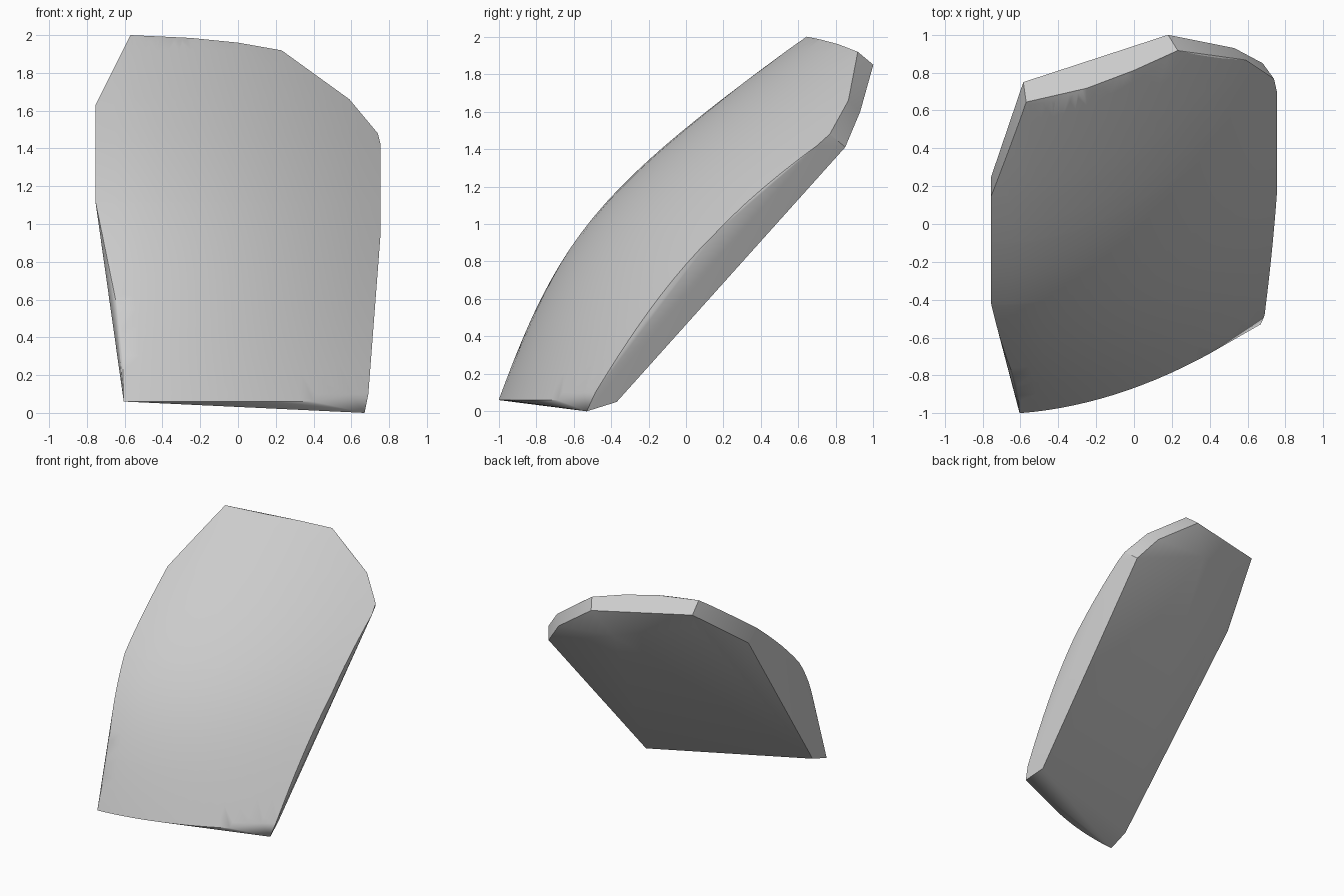
import bpy, bmesh, math
from mathutils import Vector
from mathutils.geometry import interpolate_bezier

cube = bpy.data.objects.get("Cube")
if cube:
    bpy.data.objects.remove(cube)

# Side profile of the curved face, as (y, z)
PROFILE = interpolate_bezier(Vector((-1, 0.06)), Vector((-0.67, 0.956)),
                             Vector((-0.471, 1.189)), Vector((0.64, 2)), 60)

# Outline of the curved face: (z, x) down each side
LEFT = [(0.06, -0.605), (0.44, -0.615), (1.12, -0.755), (1.63, -0.755), (2.0, -0.57)]
RIGHT = [(0.06, 0.4), (0.1, 0.69), (0.95, 0.755), (1.42, 0.755), (1.48, 0.74),
         (1.66, 0.59), (1.92, 0.23), (1.96, 0.0), (1.985, -0.25), (2.0, -0.57)]

# Corners of the flat back and of the broken rim
BACK = [(0.67, -0.53, 0), (0.63, -0.37, 0.05), (-0.6, -0.82, 0.12),
        (-0.755, 0.25, 1.54), (-0.585, 0.75, 1.92), (0.18, 1, 1.85),
        (0.53, 0.93, 1.6), (0.68, 0.85, 1.41), (0.04, 0.905, 1.64),
        (-0.55, 0.66, 1.78)]


def lookup(table, key):
    """Linear interpolation in a sorted table of pairs."""
    for (k0, v0), (k1, v1) in zip(table, table[1:]):
        if key <= k1:
            return v0 + (v1 - v0) * max(0, key - k0) / (k1 - k0)
    return table[-1][1]


def face_point(x, z):
    """Point on the curved face, which sweeps back towards +x."""
    t = max(0, x + 0.6)
    sweep = (0.08 * t + 0.228 * t * t) * (1 + 0.38 * z)
    return (x, lookup([(p.y, p.x) for p in PROFILE], z) + sweep, z)


# Curved face sampled in rows, with every outline corner on a row
heights = {0.06 + 1.94 * i / 24 for i in range(25)} | {z for z, x in LEFT + RIGHT}
points = list(BACK)
for z in sorted(heights):
    a, b = lookup(LEFT, z), lookup(RIGHT, z)
    points += [face_point(a + (b - a) * i / 14, z) for i in range(15)]

# Solid shard wrapped around the points
bm = bmesh.new()
for p in points:
    bm.verts.new(p)
bmesh.ops.remove_doubles(bm, verts=bm.verts, dist=0.002)
hull = bmesh.ops.convex_hull(bm, input=bm.verts)
loose = [v for v in bm.verts if not v.link_faces]
bmesh.ops.delete(bm, geom=loose, context='VERTS')
bmesh.ops.recalc_face_normals(bm, faces=bm.faces)
mesh = bpy.data.meshes.new("shard")
bm.to_mesh(mesh)
bm.free()
shard = bpy.data.objects.new("shard", mesh)
bpy.context.collection.objects.link(shard)

# Plain grey stone
grey = bpy.data.materials.new("plain grey")
grey.use_nodes = True
colour = (0.6, 0.6, 0.6, 1)
grey.diffuse_color = colour
grey.node_tree.nodes["Principled BSDF"].inputs["Base Color"].default_value = colour
mesh.materials.append(grey)

# Smooth face, sharp rim
bpy.ops.object.select_all(action='DESELECT')
shard.select_set(True)
bpy.context.view_layer.objects.active = shard
bpy.ops.object.shade_smooth_by_angle(angle=math.radians(28))
